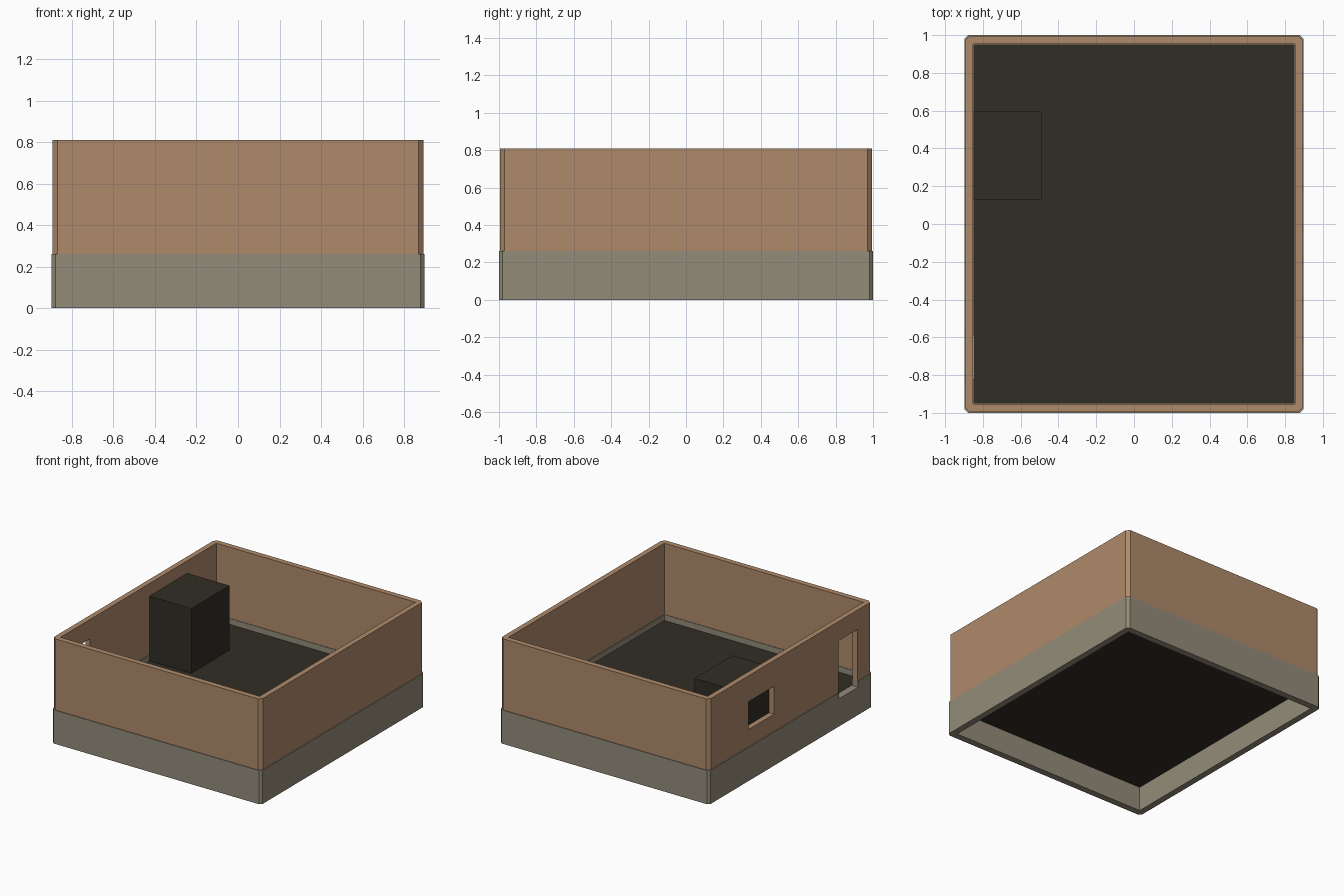
import bpy
import bmesh
from mathutils import Vector

cube = bpy.data.objects.get("Cube")
if cube:
    bpy.data.objects.remove(cube, do_unlink=True)


def material(name, rgb):
    mat = bpy.data.materials.new(name)
    mat.use_nodes = True
    mat.diffuse_color = (*rgb, 1)
    bsdf = mat.node_tree.nodes["Principled BSDF"]
    bsdf.inputs["Base Color"].default_value = (*rgb, 1)
    bsdf.inputs["Roughness"].default_value = 0.9
    return mat


def block(name, low, high, mat=None, chamfer=0):
    """Box between two corners, with optional chamfered upright edges."""
    low, high = Vector(low), Vector(high)
    bm = bmesh.new()
    bmesh.ops.create_cube(bm, size=1)
    for v in bm.verts:
        v.co = (low + high) / 2 + v.co * (high - low)
    if chamfer:
        upright = [e for e in bm.edges
                   if abs(e.verts[0].co.z - e.verts[1].co.z) > 0.01]
        bmesh.ops.bevel(bm, geom=upright, offset=chamfer, segments=1,
                        affect='EDGES')
    mesh = bpy.data.meshes.new(name)
    bm.to_mesh(mesh)
    bm.free()
    if mat:
        mesh.materials.append(mat)
    obj = bpy.data.objects.new(name, mesh)
    bpy.context.scene.collection.objects.link(obj)
    return obj


def cut(obj, low, high):
    """Remove a box-shaped volume from an object."""
    cutter = block("cutter", low, high)
    cutter.hide_render = True
    mod = obj.modifiers.new("cut", 'BOOLEAN')
    mod.operation = 'DIFFERENCE'
    mod.solver = 'EXACT'
    mod.object = cutter
    bpy.context.view_layer.update()
    graph = bpy.context.evaluated_depsgraph_get()
    result = bpy.data.meshes.new_from_object(obj.evaluated_get(graph))
    obj.modifiers.clear()
    obj.data = result
    bpy.data.objects.remove(cutter, do_unlink=True)


def ring(name, half_x, half_y, inner_x, inner_y, z0, z1, mat, chamfer):
    """Open rectangular ring of walls."""
    obj = block(name, (-half_x, -half_y, z0), (half_x, half_y, z1), mat, chamfer)
    cut(obj, (-inner_x, -inner_y, z0 - 0.1), (inner_x, inner_y, z1 + 0.1))
    return obj


brick = material("tan brick", (0.43, 0.255, 0.146))
stone = material("grey stone", (0.296, 0.262, 0.195))
dark = material("dark olive", (0.030, 0.027, 0.018))

FLOOR, BAND, TOP = 0.215, 0.26, 0.81

# Stone plinth and the walls standing on it
plinth = ring("stone_plinth", 0.898, 1.0, 0.848, 0.948, 0, BAND, stone, 0.02)
walls = ring("outer_walls", 0.893, 0.995, 0.852, 0.952, BAND, TOP, brick, 0.024)

# Doorway through wall and plinth, and a window further back
for part in (walls, plinth):
    cut(part, (-1, -0.82, FLOOR), (-0.8, -0.59, 0.66))
cut(walls, (-1, 0.2, 0.395), (-0.8, 0.51, 0.61))

# Floor slab and the tall block against the side wall
block("floor", (-0.848, -0.948, 0.19), (0.848, 0.948, FLOOR), dark)
block("inner_block", (-0.85, 0.13, FLOOR), (-0.49, 0.595, 0.715), dark)
